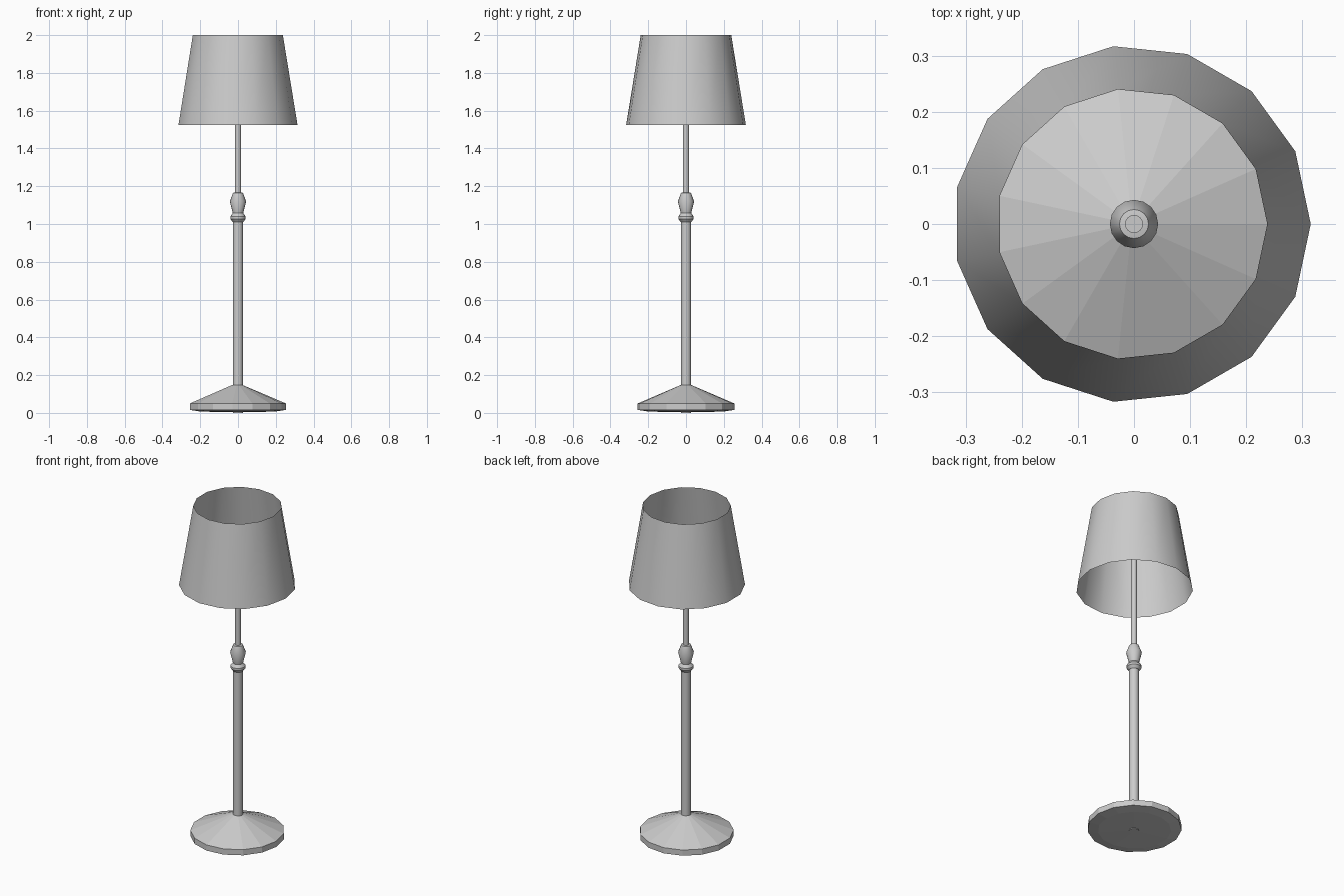
import bpy, bmesh
from math import cos, sin, tau, radians

if "Cube" in bpy.data.objects:
    bpy.data.objects.remove(bpy.data.objects["Cube"])


def lathe(name, profile, sides, x=0.0, smooth=True):
    """Revolve (radius, z) points about z; radius 0 closes to a single point."""
    bm = bmesh.new()
    rings = []
    for r, z in profile:
        n = sides if r else 1
        rings.append([bm.verts.new((x + r * cos(tau * i / sides), r * sin(tau * i / sides), z))
                      for i in range(n)])
    for a, b in zip(rings, rings[1:]):
        for i in range(sides):
            j = (i + 1) % sides
            quad = [a[i % len(a)], a[j % len(a)], b[j % len(b)], b[i % len(b)]]
            bm.faces.new(list(dict.fromkeys(quad)))
    mesh = bpy.data.meshes.new(name)
    bm.to_mesh(mesh)
    bm.free()
    ob = bpy.data.objects.new(name, mesh)
    bpy.context.collection.objects.link(ob)
    if smooth:
        bpy.ops.object.select_all(action='DESELECT')
        ob.select_set(True)
        bpy.context.view_layer.objects.active = ob
        bpy.ops.object.shade_smooth_by_angle(angle=radians(35))
    return ob


# The 15-sided parts are shifted so their bounds centre on x = 0
SHIFT = -0.0035

# Faceted conical foot with a slightly domed underside
lathe("base", [(0, 0.003), (0.2, 0.007), (0.257, 0.016), (0.257, 0.05),
               (0.027, 0.148), (0, 0.148)], 15, SHIFT, smooth=False)

# Lower pole
lathe("pole", [(0, 0.0), (0.027, 0.0), (0.027, 1.02), (0, 1.02)], 16)

# Collar ring and turned bulb
lathe("collar", [(0, 1.01), (0.028, 1.01), (0.041, 1.027), (0.041, 1.04),
                 (0.028, 1.057), (0, 1.057)], 16)
lathe("turned_bulb", [(0, 1.05), (0.027, 1.055), (0.043, 1.12),
                      (0.026, 1.165), (0, 1.17)], 16)

# Thin upper rod reaching into the shade
lathe("upper_rod", [(0, 1.15), (0.016, 1.15), (0.016, 1.76), (0, 1.76)], 16)

# Open-ended shade
lathe("shade", [(0.3185, 1.525), (0.241, 2.0)], 15, SHIFT)
